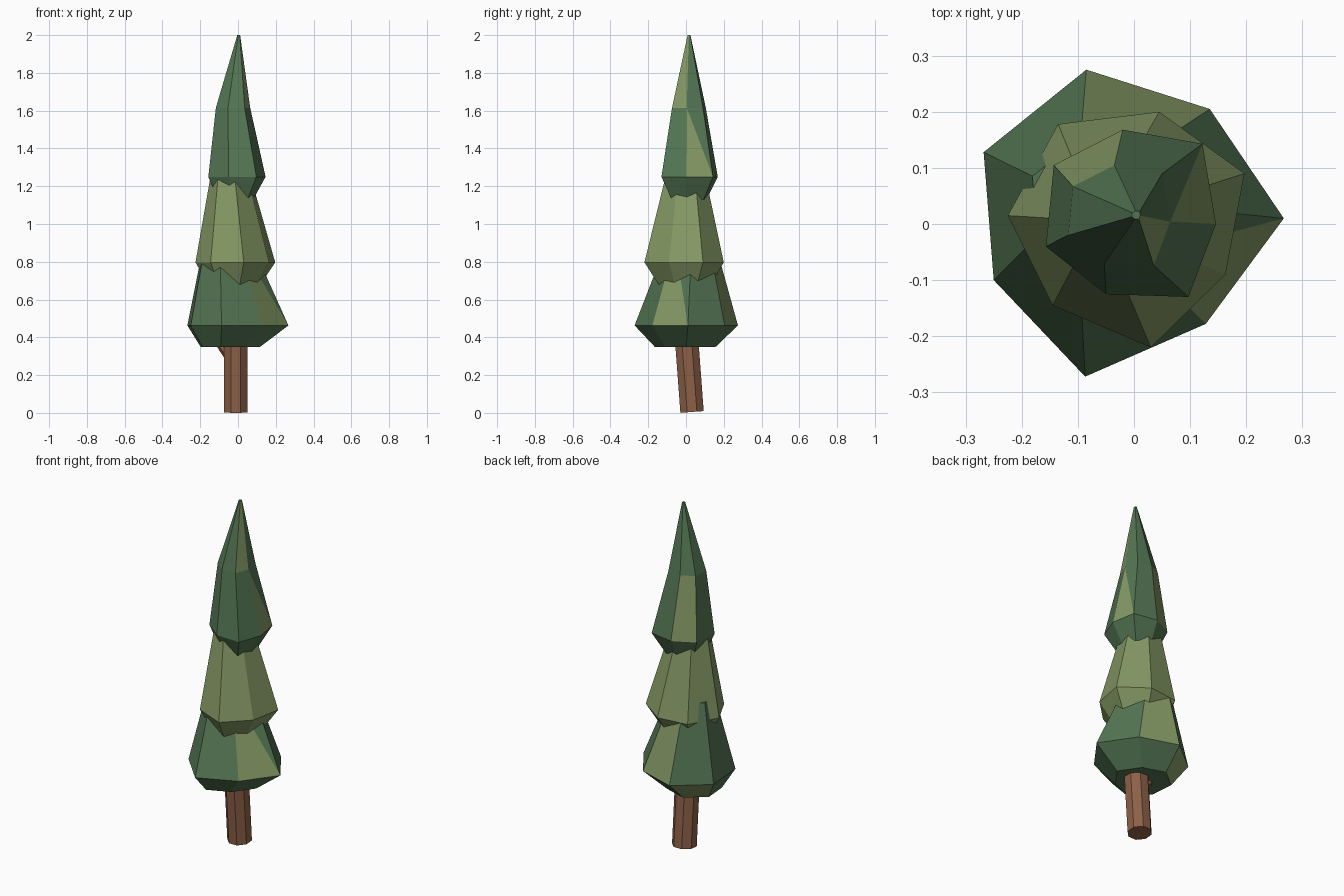
import bpy, bmesh, math
from mathutils import Vector

if "Cube" in bpy.data.objects:
    bpy.data.objects.remove(bpy.data.objects["Cube"])


def material(name, rgb):
    m = bpy.data.materials.new(name)
    m.diffuse_color = (*rgb, 1)
    m.use_nodes = True
    m.node_tree.nodes["Principled BSDF"].inputs["Base Color"].default_value = m.diffuse_color
    return m


dark = material("dark_green", (0.088, 0.18, 0.088))
light = material("light_green", (0.235, 0.32, 0.13))
brown = material("bark_brown", (0.27, 0.12, 0.065))


def loft(name, rings, mats, accents=(), base=0):
    """Skin rings of points bottom to top; accents are (band, side, whole) faces in material 1."""
    bm = bmesh.new()
    rows = [[bm.verts.new(p) for p in r] for r in rings]
    n = len(rows[0])
    for b in range(len(rows) - 1):
        low, up = rows[b], rows[b + 1]
        for i in range(n):
            j = (i + 1) % n
            if (b, i, False) in accents:
                # only the lower triangle of this side is accented
                bm.faces.new((low[i], low[j], up[i])).material_index = 1
                bm.faces.new((low[j], up[j], up[i])).material_index = base
            else:
                f = bm.faces.new((low[i], low[j], up[j], up[i]))
                f.material_index = 1 if (b, i, True) in accents else base
    for row in (rows[0], rows[-1]):
        bm.faces.new(row).material_index = base
    bmesh.ops.recalc_face_normals(bm, faces=bm.faces)
    me = bpy.data.meshes.new(name)
    bm.to_mesh(me)
    bm.free()
    for m in mats:
        me.materials.append(m)
    ob = bpy.data.objects.new(name, me)
    bpy.context.collection.objects.link(ob)
    return ob


def tier(name, rim, levels, accents=(), base=0):
    """Foliage tier: one uneven rim outline, rescaled at each (z, scale, dx, dy)."""
    rings = [[(x * s + dx, y * s + dy, z) for x, y in rim] for z, s, dx, dy in levels]
    return loft(name, rings, (dark, light), accents, base)


# Foliage rims, counter-clockwise from the front right corner
low_rim = [(0.128, -0.178), (0.267, 0.01), (0.135, 0.205), (-0.085, 0.275),
           (-0.268, 0.128), (-0.25, -0.1), (-0.087, -0.272)]
mid_rim = [(0.163, -0.09), (0.197, 0.09), (0.045, 0.2), (-0.135, 0.178),
           (-0.225, 0.015), (-0.145, -0.145), (0.03, -0.22)]
top_rim = [(0.097, -0.13), (0.146, 0.0), (0.122, 0.143), (-0.02, 0.168),
           (-0.143, 0.105), (-0.157, -0.04), (-0.05, -0.125)]

tier("lower_foliage", low_rim,
     [(0.35, 0.59, -0.04, -0.005), (0.463, 1, 0, 0), (0.9, 0.47, -0.055, 0.025)],
     {(0, 3, True), (1, 0, False), (1, 2, True)})
tier("middle_foliage", mid_rim,
     [(0.68, 0.66, -0.01, 0), (0.797, 1, 0, 0), (1.3, 0.45, -0.036, 0.003)], base=1)
tier("upper_foliage", top_rim,
     [(1.13, 0.62, -0.01, 0.005), (1.25, 1, 0, 0), (1.615, 0.6, -0.023, 0.004),
      (2.0, 0.05, 0.004, 0.015)],
     {(1, 1, False), (1, 3, True), (2, 0, True)})


def rod(name, a, b, ra, rb, sides):
    """Tapered faceted rod between two points."""
    a, b = Vector(a), Vector(b)
    q = (b - a).to_track_quat('Z', 'Y')
    rings = [[c + q @ Vector((r * math.cos(t), r * math.sin(t), 0))
              for t in ((k + 0.5) * math.tau / sides for k in range(sides))]
             for c, r in ((a, ra), (b, rb))]
    return loft(name, rings, (brown,))


# Leaning trunk and a small branch stub tucked under the foliage
rod("trunk", (-0.012, 0.032, 0.005), (-0.012, -0.005, 0.5), 0.067, 0.067, 8)
rod("branch_stub", (-0.03, 0.01, 0.28), (-0.12, 0.015, 0.4), 0.03, 0.02, 6)
